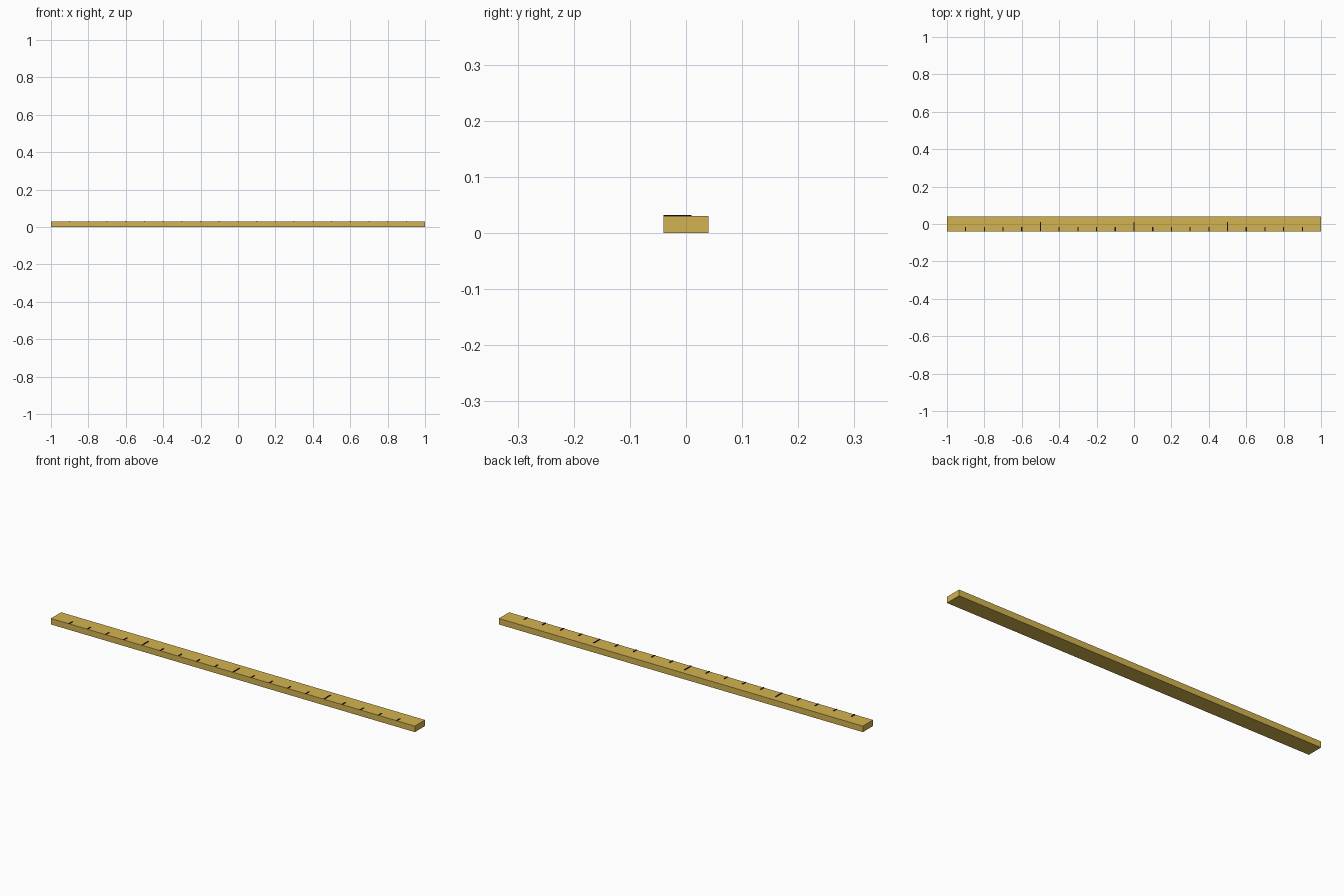
import bpy

if "Cube" in bpy.data.objects:
    bpy.data.objects.remove(bpy.data.objects["Cube"])


def material(name, color):
    m = bpy.data.materials.new(name)
    m.diffuse_color = color
    m.use_nodes = True
    m.node_tree.nodes["Principled BSDF"].inputs["Base Color"].default_value = m.diffuse_color
    return m


def box(name, x, y, z, mat):
    # x, y, z are (min, max) ranges
    bpy.ops.mesh.primitive_cube_add(size=1)
    o = bpy.context.object
    o.name = name
    for v in o.data.vertices:
        v.co = [r[0] if c < 0 else r[1] for c, r in zip(v.co, (x, y, z))]
    o.data.materials.append(mat)
    return o


wood = material("yellow_wood", (0.65, 0.45, 0.08, 1))
ink = material("black_ink", (0.01, 0.01, 0.01, 1))

# Ruler body
box("ruler_body", (-1, 1), (-0.04, 0.04), (0, 0.03), wood)

# Graduation marks along the front edge, every fifth one longer
for i in range(-9, 10):
    long_mark = i % 5 == 0
    x = i * 0.1
    w = 0.003
    end = 0.01 if long_mark else -0.015
    box("long_mark" if long_mark else "short_mark",
        (x - w, x + w), (-0.04, end), (0.029, 0.032), ink)
